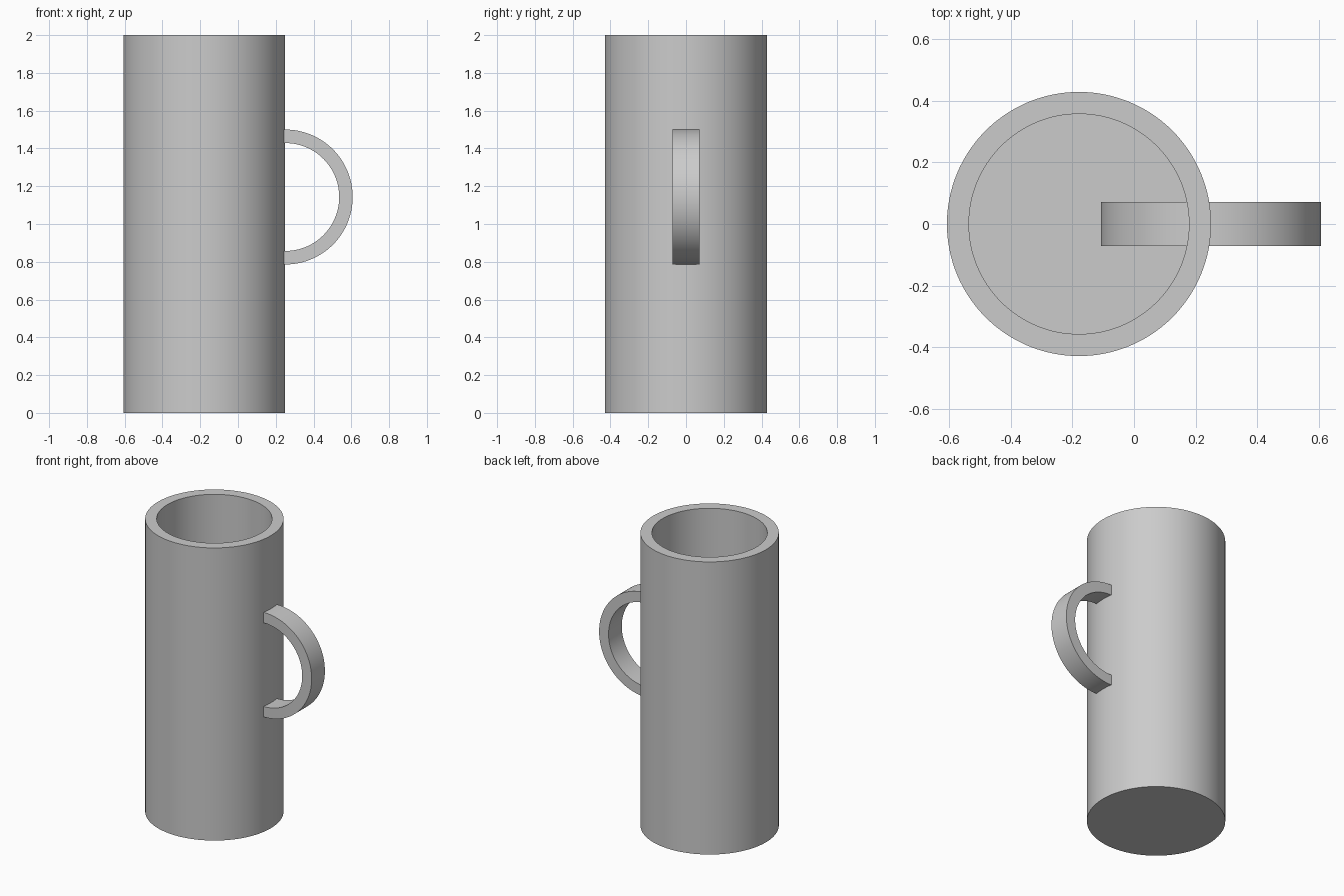
import bpy
import bmesh
import math
from mathutils import Matrix

cube = bpy.data.objects.get("Cube")
if cube:
    bpy.data.objects.remove(cube, do_unlink=True)

U = 1 / 14          # wall thickness, the module of every size
SEGMENTS = 128

grey = bpy.data.materials.new("plain grey")
grey.use_nodes = True
colour = (0.6, 0.6, 0.6, 1)
grey.diffuse_color = colour
grey.node_tree.nodes["Principled BSDF"].inputs["Base Color"].default_value = colour


def lathe(name, profile, matrix, closed):
    """Spin a profile of (radius, height) points round the z axis."""
    bm = bmesh.new()
    verts = [bm.verts.new((r, 0, z)) for r, z in profile]
    edges = [bm.edges.new(pair) for pair in zip(verts, verts[1:])]
    if closed:
        edges.append(bm.edges.new((verts[-1], verts[0])))
    bmesh.ops.spin(bm, geom=verts + edges, cent=(0, 0, 0), axis=(0, 0, 1),
                   angle=math.tau, steps=SEGMENTS)
    bmesh.ops.remove_doubles(bm, verts=bm.verts, dist=1e-5)
    bmesh.ops.recalc_face_normals(bm, faces=bm.faces)
    bm.transform(matrix)
    mesh = bpy.data.meshes.new(name)
    bm.to_mesh(mesh)
    bm.free()
    mesh.materials.append(grey)
    obj = bpy.data.objects.new(name, mesh)
    bpy.context.collection.objects.link(obj)
    bpy.ops.object.select_all(action="DESELECT")
    obj.select_set(True)
    bpy.context.view_layer.objects.active = obj
    bpy.ops.object.shade_smooth_by_angle(angle=math.radians(30))
    return obj


# Tall cup: outer wall, flat rim, inner wall and floor
lathe("cup_body",
      [(0, 0), (6 * U, 0), (6 * U, 2), (5 * U, 2), (5 * U, U), (0, U)],
      Matrix.Translation((-2.5 * U, 0, 0)), closed=False)

# Handle: a full flat ring that passes through the wall
lathe("handle_ring",
      [(4 * U, -U), (5 * U, -U), (5 * U, U), (4 * U, U)],
      Matrix.Translation((3.5 * U, 0, 16 * U)) @ Matrix.Rotation(math.pi / 2, 4, "X"),
      closed=True)
